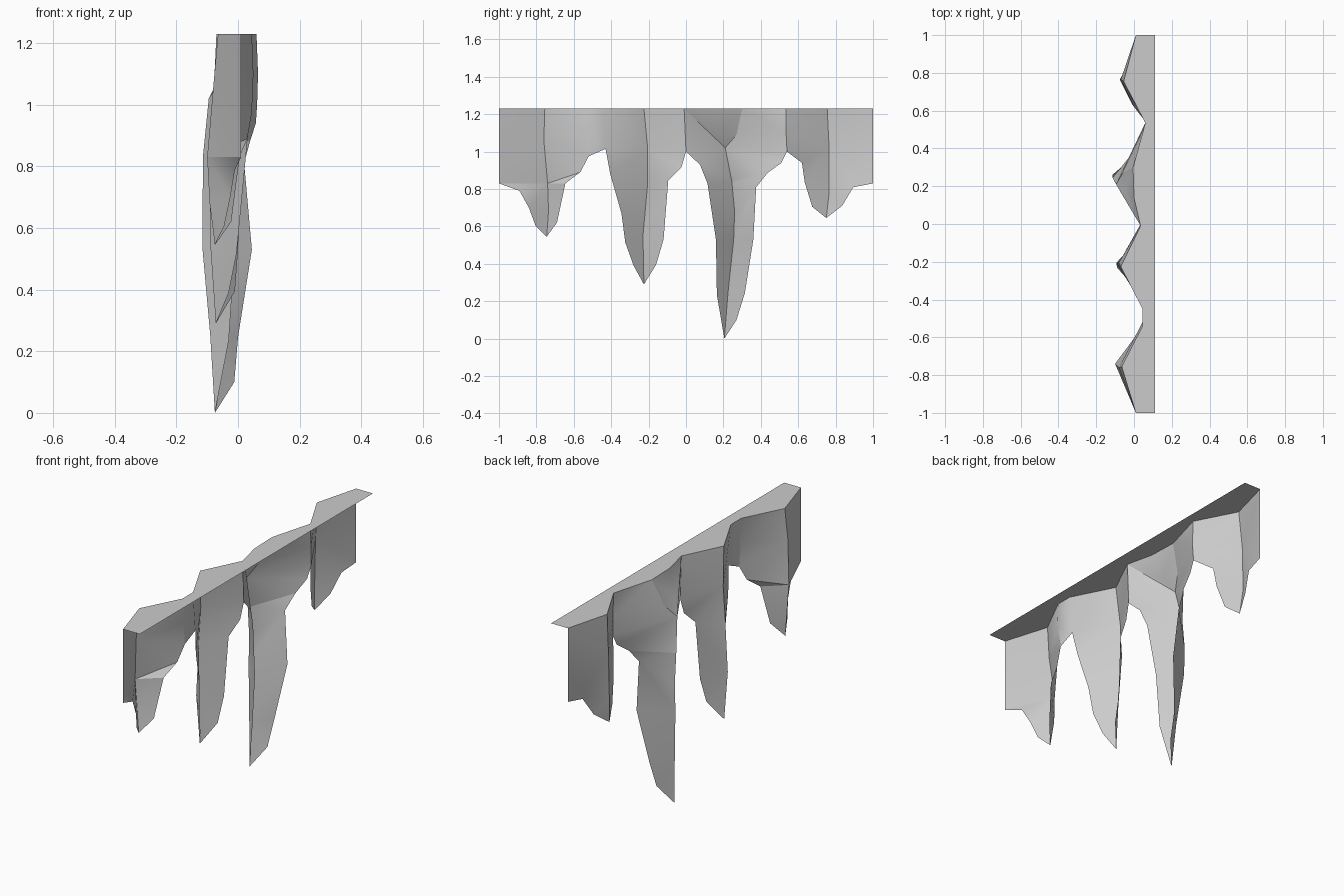
import bpy, bmesh

if "Cube" in bpy.data.objects:
    bpy.data.objects.remove(bpy.data.objects["Cube"])

TOP, BACK = 1.23, 0.11


def make_object(name, build):
    bm = bmesh.new()
    build(bm)
    bmesh.ops.remove_doubles(bm, verts=bm.verts, dist=0.0005)
    mesh = bpy.data.meshes.new(name)
    bm.to_mesh(mesh)
    bm.free()
    ob = bpy.data.objects.new(name, mesh)
    bpy.context.collection.objects.link(ob)
    return ob


def loft(bm, a, b):
    """Skin two descending (x, y, z) lines, stepping down whichever lags; faces look to -x."""
    va, vb = [bm.verts.new(p) for p in a], [bm.verts.new(p) for p in b]
    i = j = 0
    while i < len(a) - 1 or j < len(b) - 1:
        step_a = j == len(b) - 1 or (i < len(a) - 1 and a[i + 1][2] >= b[j + 1][2])
        if step_a:
            if a[i + 1] != b[j]:
                bm.faces.new((va[i], vb[j], va[i + 1]))
            i += 1
        else:
            if b[j + 1] != a[i]:
                bm.faces.new((va[i], vb[j], vb[j + 1]))
            j += 1


# Valleys between the icicles
valley_1a = [(.045, -.54, TOP), (.05, -.54, 1.1), (.045, -.52, .975)]
valley_1b = [(.045, -.45, TOP), (.045, -.43, 1.015)]
valley_2 = [(.035, -.01, TOP), (.035, 0, 1.0)]
valley_3 = [(.06, .535, TOP), (.065, .535, 1.1), (.062, .54, 1.0)]

# Each icicle: left edge, ridge and right edge, all running down to the tip
tip = (-.075, -.745, .545)
left_1 = [(.01, -1, TOP), (.01, -1, .83), (-.01, -.89, .79), (-.025, -.84, .70),
          (-.045, -.805, .605), tip]
ridge_1 = [(-.065, -.755, TOP), (-.08, -.76, 1.06), (-.1, -.74, .83), (-.092, -.735, .68), tip]
right_1 = valley_1a + [(.03, -.565, .89), (.005, -.645, .83), (-.022, -.69, .62), tip]

tip = (-.072, -.225, .29)
left_2 = valley_1b + [(.03, -.405, .88), (.01, -.345, .67), (-.005, -.325, .515),
                      (-.03, -.28, .39), tip]
ridge_2 = [(-.07, -.225, TOP), (-.08, -.205, 1.02), (-.093, -.205, .83), (-.09, -.23, .55), tip]
right_2 = valley_2 + [(.03, -.025, .915), (.01, -.095, .845), (.0, -.12, .53),
                      (-.01, -.16, .395), tip]

tip = (-.075, .205, 0)
cap_l = [(0, .14, TOP), (-.05, .17, 1.09), (-.095, .21, 1.02)]
cap_r = [(-.005, .30, TOP), (-.06, .27, 1.09), (-.095, .21, 1.02)]
lower_ridge = [(-.113, .245, .84), (-.115, .26, .68), (-.115, .255, .53), (-.09, .225, .25), tip]
left_3 = valley_2 + [(.025, .075, .93), (.01, .115, .83), (-.01, .16, .53),
                     (-.03, .165, .235), tip]
right_3 = valley_3 + [(.058, .51, .94), (.04, .435, .885), (.02, .375, .81), (.045, .36, .53),
                      (0, .315, .245), (-.012, .27, .1), tip]

tip = (-.065, .75, .645)
left_4 = valley_3 + [(.0, .62, .94), (-.01, .635, .835), (-.03, .675, .705), tip]
ridge_4 = [(-.055, .755, TOP), (-.07, .765, 1.02), (-.075, .765, .78), tip]
right_4 = [(.01, 1, TOP), (.01, 1, .83), (-.005, .895, .81), (-.03, .835, .71), tip]

panels = [(left_1, ridge_1), (ridge_1, right_1), (valley_1a, valley_1b),
          (left_2, ridge_2), (ridge_2, right_2),
          (left_3, cap_l + lower_ridge), (cap_l, cap_r), (cap_r + lower_ridge, right_3),
          (left_4, ridge_4), (ridge_4, right_4)]


# Thin open sheet of hanging icicles
def build_sheet(bm):
    for a, b in panels:
        loft(bm, a, b)


icicles = make_object("icicle_sheet", build_sheet)
bpy.context.view_layer.objects.active = icicles
icicles.select_set(True)
bpy.ops.object.shade_smooth_by_angle(angle=0.5)


# Flat strip closing the top, reaching back to the wall
def build_strip(bm):
    for a, b in panels:
        (xa, ya, _), (xb, yb, _) = a[0], b[0]
        bm.faces.new([bm.verts.new(p) for p in
                      ((xa, ya, TOP), (BACK, ya, TOP), (BACK, yb, TOP), (xb, yb, TOP))])


make_object("top_strip", build_strip)
